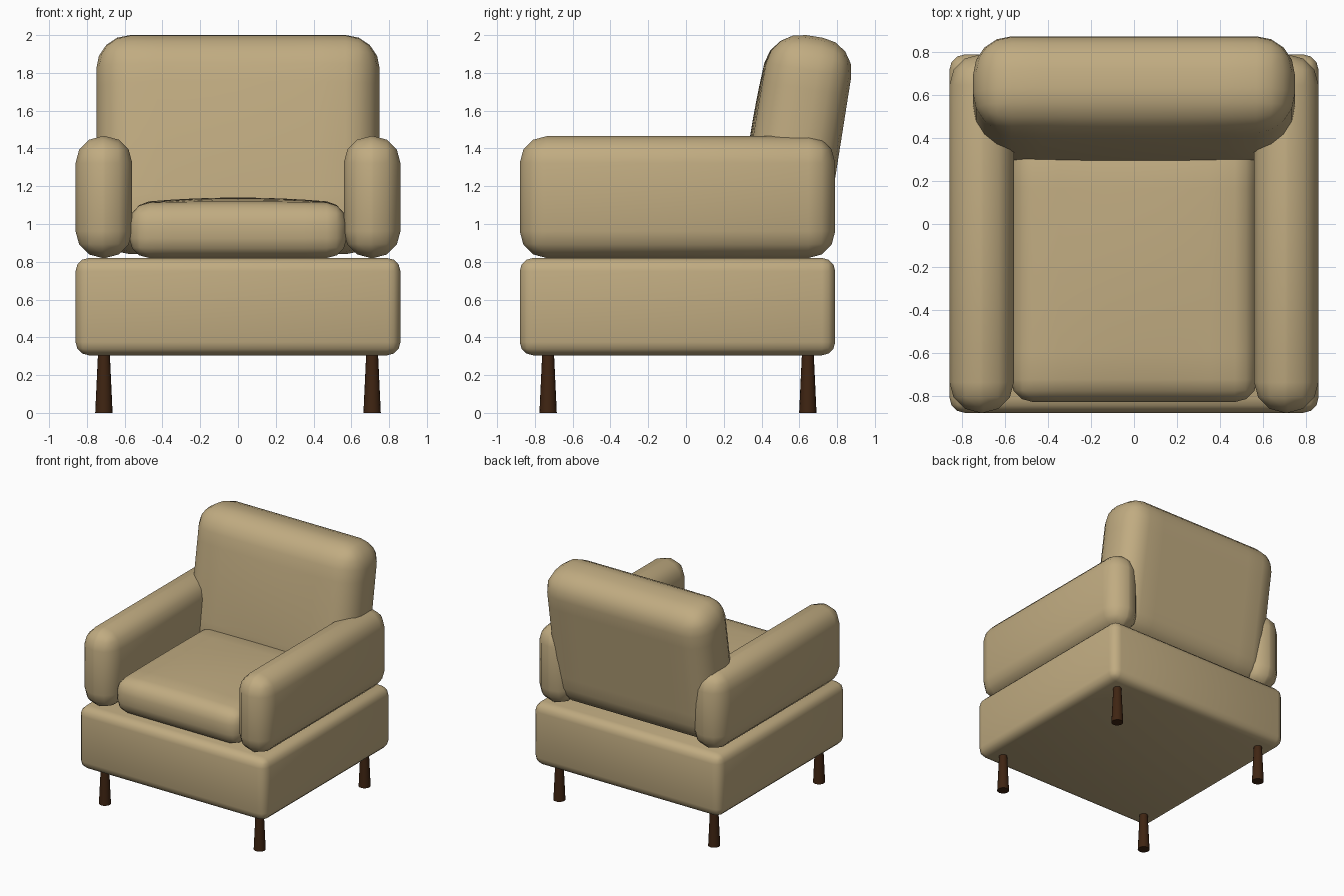
import bpy, bmesh, math
from mathutils import Matrix, Vector

if "Cube" in bpy.data.objects:
    bpy.data.objects.remove(bpy.data.objects["Cube"])


def material(name, rgb):
    m = bpy.data.materials.new(name)
    m.diffuse_color = (*rgb, 1)
    m.use_nodes = True
    m.node_tree.nodes["Principled BSDF"].inputs["Base Color"].default_value = m.diffuse_color
    return m


FABRIC = material("tan fabric", (0.53, 0.41, 0.22))
WOOD = material("dark wood", (0.05, 0.018, 0.006))


def finish(bm, name, mat, matrix):
    bmesh.ops.recalc_face_normals(bm, faces=bm.faces)
    me = bpy.data.meshes.new(name)
    bm.to_mesh(me)
    bm.free()
    me.materials.append(mat)
    ob = bpy.data.objects.new(name, me)
    ob.matrix_world = matrix
    bpy.context.collection.objects.link(ob)
    bpy.ops.object.select_all(action='DESELECT')
    ob.select_set(True)
    bpy.context.view_layer.objects.active = ob
    bpy.ops.object.shade_smooth_by_angle(angle=math.radians(45))
    return ob


def padded_box(name, size, centre, radius, segments=3, tilt=0, crown=None):
    """Rounded box; crown = (axis, sign, height) puffs one side outward."""
    bm = bmesh.new()
    bmesh.ops.create_cube(bm, size=1, matrix=Matrix.Diagonal((*size, 1)))
    bmesh.ops.bevel(bm, geom=bm.edges[:], offset=radius, segments=segments,
                    profile=0.5, affect='EDGES')
    if crown:
        axis, sign, height = crown
        others = [a for a in range(3) if a != axis]
        for a in others:
            normal = Vector((0, 0, 0))
            normal[a] = 1
            for i in range(-3, 4):
                bmesh.ops.bisect_plane(bm, geom=bm.verts[:] + bm.edges[:] + bm.faces[:],
                                       plane_co=normal * (i / 4 * (size[a] / 2 - radius)),
                                       plane_no=normal)
        for v in bm.verts:
            if v.co[axis] * sign > 0:
                lift = height * v.co[axis] * sign / (size[axis] / 2)
                for a in others:
                    lift *= 1 - (2 * v.co[a] / size[a]) ** 2
                v.co[axis] += sign * lift
    matrix = Matrix.Translation(centre) @ Matrix.Rotation(math.radians(tilt), 4, 'X')
    return finish(bm, name, FABRIC, matrix)


# Upholstered base
padded_box("base", (1.72, 1.67, 0.515), (0, -0.045, 0.5625), 0.07)

# Seat cushion with a domed top
padded_box("seat_cushion", (1.15, 1.23, 0.29), (0, -0.215, 0.965), 0.105,
           crown=(2, 1, 0.03))

# Reclined backrest with a puffed front
padded_box("backrest", (1.5, 0.45, 1.16), (0, 0.59, 1.42), 0.18, 4, tilt=-9,
           crown=(1, -1, 0.03))

for side, sx in (("left", -1), ("right", 1)):
    # Armrests
    padded_box(side + "_armrest", (0.3, 1.67, 0.645), (sx * 0.71, -0.045, 1.1425), 0.142)
    # Legs, wider at the floor
    for end, y in (("front", -0.73), ("back", 0.645)):
        bm = bmesh.new()
        bmesh.ops.create_cone(bm, cap_ends=True, segments=16, radius1=0.046,
                              radius2=0.031, depth=0.32)
        finish(bm, f"{end}_{side}_leg", WOOD, Matrix.Translation((sx * 0.71, y, 0.16)))
